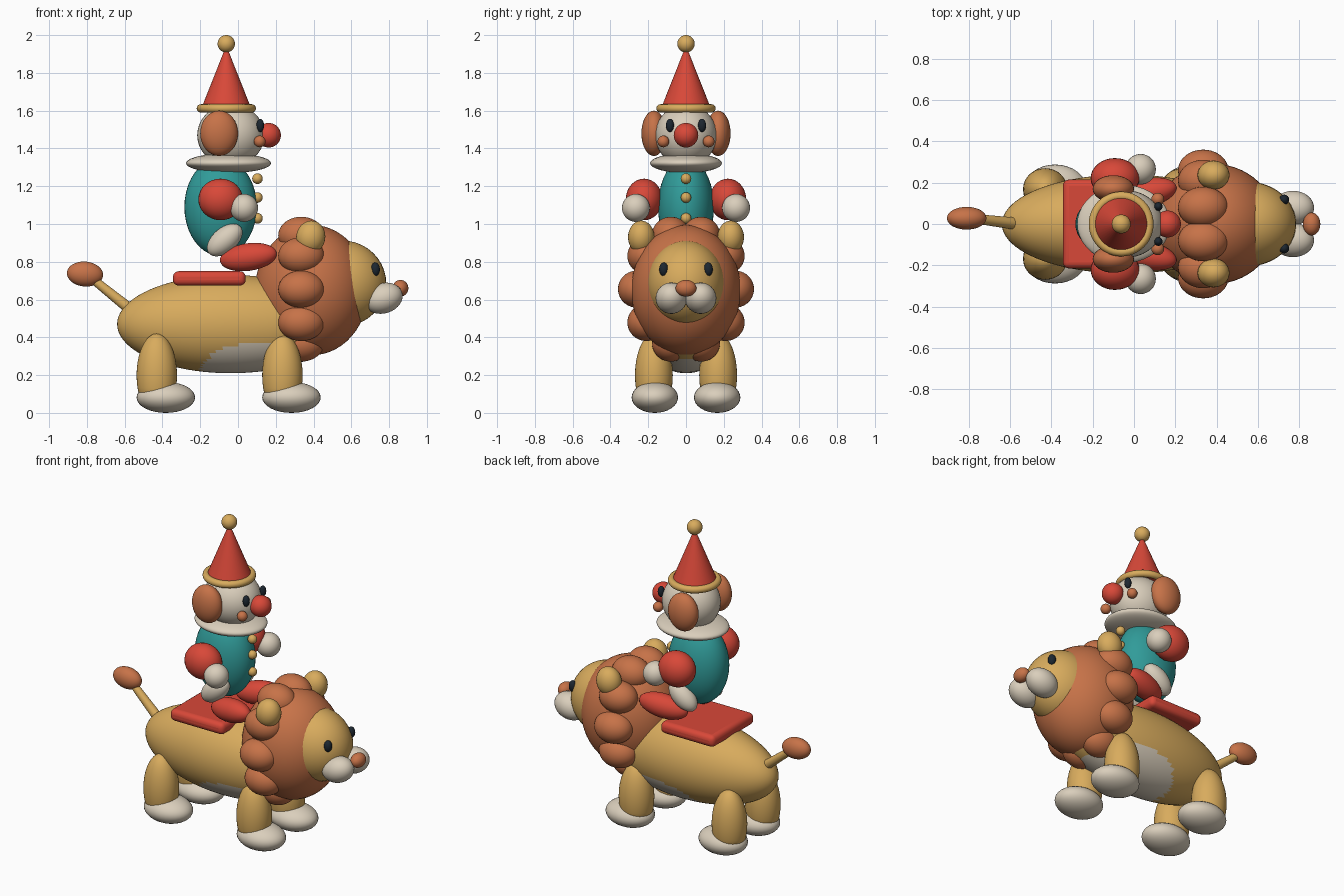
import bpy
from math import cos, sin, pi, radians
from mathutils import Vector

cube = bpy.data.objects.get("Cube")
if cube:
    bpy.data.objects.remove(cube, do_unlink=True)


def material(name, rgb):
    m = bpy.data.materials.new(name)
    m.use_nodes = True
    m.diffuse_color = (*rgb, 1)
    m.node_tree.nodes["Principled BSDF"].inputs["Base Color"].default_value = (*rgb, 1)
    return m


TAN = material("golden_tan", (0.69, 0.41, 0.11))
BROWN = material("mane_brown", (0.57, 0.17, 0.065))
RED = material("red", (0.69, 0.065, 0.04))
TEAL = material("teal", (0.03, 0.33, 0.32))
CREAM = material("cream", (0.70, 0.62, 0.50))
DARK = material("dark_navy", (0.012, 0.02, 0.03))


def finish(name, mat, smooth=True):
    ob = bpy.context.object
    ob.name = name
    ob.data.materials.append(mat)
    if smooth:
        bpy.ops.object.shade_smooth_by_angle(angle=radians(40))
    return ob


def ball(name, mat, loc, size, tilt=0, roll=0, turn=0, segments=40):
    """Ellipsoid with the given centre and radii."""
    bpy.ops.mesh.primitive_uv_sphere_add(
        segments=segments, ring_count=segments // 2, radius=1, location=loc,
        rotation=(radians(roll), radians(tilt), radians(turn)))
    bpy.context.object.scale = size if isinstance(size, tuple) else (size,) * 3
    return finish(name, mat)


def pair(name, mat, loc, size, tilt=0, roll=0, turn=0, segments=32):
    """Left and right copies, mirrored across the middle plane."""
    x, y, z = loc
    for side, s in (("left", 1), ("right", -1)):
        ball(f"{name}_{side}", mat, (x, s * y, z), size, tilt, s * roll, s * turn, segments)


# Lion body with a painted belly
body = ball("lion_body", TAN, (-0.04, 0, 0.47), (0.6, 0.24, 0.26), segments=80)
body.data.materials.append(CREAM)
for face in body.data.polygons:
    p = body.matrix_basis @ face.center
    if ((p.x - 0.1) / 0.3) ** 2 + ((p.z - 0.21) / 0.16) ** 2 < 1:
        face.material_index = 1

# Legs and paws
for part, x in (("front", 0.235), ("hind", -0.43)):
    for side, s in (("left", 1), ("right", -1)):
        leg = ball(f"{part}_leg_{side}", TAN, (x, s * 0.17, 0.2), (0.107, 0.1, 0.22))
        for v in leg.data.vertices:
            v.co.z = max(v.co.z, -0.5)
    pair(f"{part}_paw", CREAM, (x + 0.048, 0.165, 0.082), (0.155, 0.123, 0.082))

# Tail
start, end = Vector((-0.56, 0, 0.54)), Vector((-0.79, 0.028, 0.725))
bpy.ops.mesh.primitive_cone_add(
    vertices=24, radius1=0.03, radius2=0.022, depth=(end - start).length,
    location=(start + end) / 2,
    rotation=(end - start).to_track_quat("Z", "Y").to_euler())
finish("tail", TAN)
ball("tail_tuft", BROWN, (-0.81, 0.028, 0.735), (0.096, 0.055, 0.066), tilt=5)

# Mane with a ring of ten tufts
ball("mane", BROWN, (0.39, 0, 0.65), (0.3, 0.29, 0.345), segments=56)
for i in range(10):
    a = i * pi / 5
    ball(f"mane_tuft_{i + 1}", BROWN, (0.335, 0.26 * cos(a), 0.655 + 0.3 * sin(a)),
         (0.122, 0.1, 0.098))

# Lion face
ball("lion_face", TAN, (0.55, 0, 0.685), (0.235, 0.205, 0.228))
pair("lion_ear", TAN, (0.385, 0.237, 0.93), (0.077, 0.07, 0.088), tilt=10)
pair("lion_eye", DARK, (0.727, 0.118, 0.76), (0.024, 0.024, 0.036))
pair("muzzle", CREAM, (0.77, 0.078, 0.607), (0.104, 0.083, 0.08), tilt=-18)
ball("lion_nose", BROWN, (0.86, 0, 0.66), (0.042, 0.055, 0.044))

# Saddle pad
bpy.ops.mesh.primitive_cube_add(size=1, location=(-0.152, 0, 0.712))
saddle = bpy.context.object
saddle.scale = (0.385, 0.43, 0.076)
bpy.ops.object.transform_apply(location=False, rotation=False, scale=True)
bevel = saddle.modifiers.new("rounded_edges", "BEVEL")
bevel.width, bevel.segments = 0.03, 4
finish("saddle", RED)

# Clown body, arms and legs
ball("clown_body", TEAL, (-0.092, 0, 1.09), (0.192, 0.148, 0.26))
for i, z in enumerate((1.03, 1.14, 1.24)):
    ball(f"button_{i + 1}", TAN, (0.103, 0, z), 0.028, segments=20)
pair("clown_sleeve", RED, (-0.092, 0.222, 1.13), (0.118, 0.097, 0.11))
pair("clown_hand", CREAM, (0.032, 0.265, 1.085), 0.074)
pair("clown_leg", CREAM, (-0.07, 0.13, 0.915), (0.11, 0.062, 0.065), tilt=-40)
pair("clown_shoe", RED, (0.055, 0.15, 0.825), (0.155, 0.07, 0.073), tilt=-8, turn=12)
ball("collar", CREAM, (-0.05, 0, 1.322), (0.225, 0.19, 0.052))

# Clown head
ball("clown_head", CREAM, (-0.038, 0, 1.47), (0.178, 0.163, 0.165))
pair("clown_hair", BROWN, (-0.1, 0.17, 1.48), (0.1, 0.066, 0.12))
pair("clown_eye", DARK, (0.118, 0.085, 1.522), (0.02, 0.021, 0.035))
pair("cheek", BROWN, (0.115, 0.12, 1.437), 0.031, segments=24)
ball("clown_nose", RED, (0.162, 0, 1.47), 0.065)

# Pointed hat
bpy.ops.mesh.primitive_torus_add(
    major_radius=0.135, minor_radius=0.022, major_segments=48, minor_segments=16,
    location=(-0.062, 0, 1.612))
finish("hat_brim", TAN)
bpy.ops.mesh.primitive_cone_add(
    vertices=48, radius1=0.133, radius2=0.006, depth=0.32, location=(-0.062, 0, 1.77))
finish("hat_cone", RED)
ball("hat_pompom", TAN, (-0.062, 0, 1.954), 0.046)
